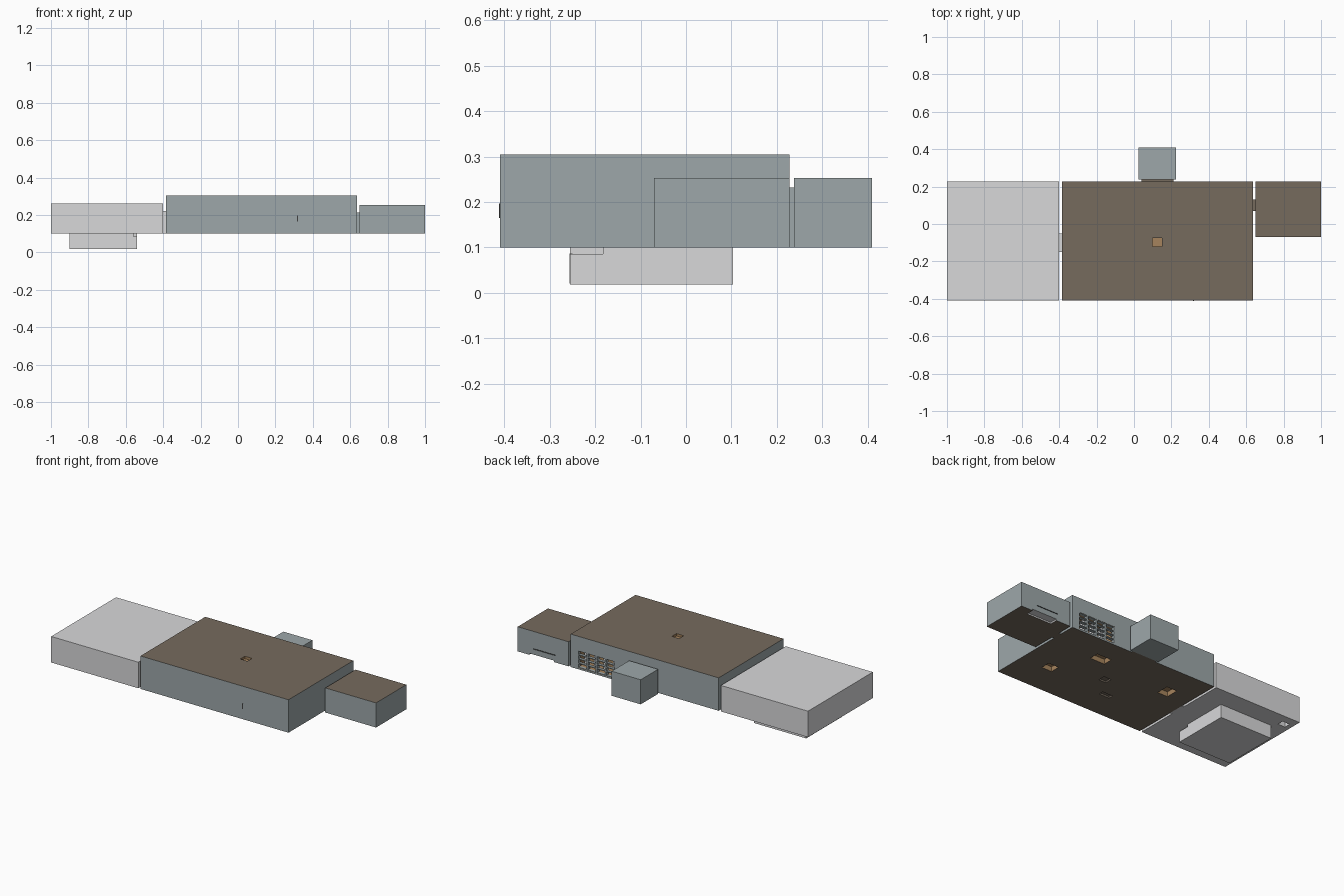
import bpy, bmesh
from mathutils import Vector

cube = bpy.data.objects.get("Cube")
if cube:
    bpy.data.objects.remove(cube, do_unlink=True)


def material(name, rgb):
    m = bpy.data.materials.new(name)
    m.use_nodes = True
    m.diffuse_color = (*rgb, 1)
    bsdf = next(n for n in m.node_tree.nodes if n.type == 'BSDF_PRINCIPLED')
    bsdf.inputs["Base Color"].default_value = (*rgb, 1)
    return m


WHITE = material("pale_plaster", (0.69, 0.69, 0.70))
WALL = material("blue_grey_wall", (0.34, 0.39, 0.40))
BROWN = material("brown_slab", (0.18, 0.145, 0.11))
WOOD = material("tan_wood", (0.38, 0.23, 0.11))
DARK = material("dark_metal", (0.05, 0.05, 0.05))


def boxes(name, spans, mat, slab=None):
    """One object from boxes given as (x0, x1, y0, y1, z0, z1)."""
    bm = bmesh.new()
    for x0, x1, y0, y1, z0, z1 in spans:
        verts = bmesh.ops.create_cube(bm, size=1)["verts"]
        size = Vector((x1 - x0, y1 - y0, z1 - z0))
        mid = Vector((x0 + x1, y0 + y1, z0 + z1)) / 2
        for v in verts:
            v.co = mid + v.co * size
    mesh = bpy.data.meshes.new(name)
    mesh.materials.append(mat)
    if slab:  # roofs and floors get the slab colour
        mesh.materials.append(slab)
        bm.normal_update()
        for f in bm.faces:
            f.material_index = int(abs(f.normal.z) > 0.5)
    bm.to_mesh(mesh)
    bm.free()
    obj = bpy.data.objects.new(name, mesh)
    bpy.context.collection.objects.link(obj)
    return obj


def carve(obj, spans, mat):
    """Cut pockets whose inner faces take the given colour."""
    cutter = boxes("pocket_cutter", spans, mat)
    cutter.hide_render = True
    mod = obj.modifiers.new("pockets", 'BOOLEAN')
    mod.operation = 'DIFFERENCE'
    mod.solver = 'EXACT'
    mod.material_mode = 'TRANSFER'
    mod.object = cutter
    graph = bpy.context.evaluated_depsgraph_get()
    mesh = bpy.data.meshes.new_from_object(obj.evaluated_get(graph))
    obj.modifiers.clear()
    obj.data = mesh
    bpy.data.objects.remove(cutter, do_unlink=True)


def pit(x, y, w, d, depth=0.03):
    return (x - w / 2, x + w / 2, y - d / 2, y + d / 2, 0.05, 0.1 + depth)


# Main hall with floor pits, roof hatch and rear window recess
GX0, GX1, GZ0, GZ1, BACK = 0.33, 0.587, 0.11, 0.215, 0.228
hall = boxes("main_hall", [(-0.385, 0.635, -0.41, BACK, 0.1, 0.305)], WALL, BROWN)
carve(hall, [
    pit(0.444, -0.19, 0.07, 0.06),
    pit(0.289, 0.06, 0.10, 0.06),
    pit(-0.223, 0.019, 0.07, 0.08),
    (0.10, 0.15, -0.12, -0.075, 0.29, 0.35),
    (GX0, GX1, 0.12, 0.3, GZ0, GZ1),
], WOOD)
carve(hall, [pit(0.125, -0.1, 0.05, 0.045, 0.01), pit(0.013, -0.226, 0.07, 0.03, 0.01)], BROWN)

# Rear window lattice
COLS, ROWS, BAR = 4, 4, 0.005
bars = []
for i in range(COLS + 1):
    x = GX0 + (GX1 - GX0) * i / COLS
    bars.append((x - BAR, x + BAR, 0.205, BACK - 0.001, GZ0, GZ1))
for j in range(ROWS + 1):
    z = GZ0 + (GZ1 - GZ0) * j / ROWS
    bars.append((GX0, GX1, 0.208, BACK - 0.002, z - BAR / 2, z + BAR / 2))
boxes("window_lattice", bars, WALL)
boxes("window_shelf_panels", [
    (GX0 + 0.035 + 0.065 * i, GX0 + 0.055 + 0.065 * i, 0.15, 0.17, GZ0, GZ1)
    for i in range(COLS)], WHITE)

# Small mark on the front wall
boxes("front_handle", [(0.316, 0.322, -0.412, -0.41, 0.165, 0.197)], DARK)

# Side room with a vent slot and a low opening at the rear
side_room = boxes("side_room", [(0.65, 1.0, -0.07, BACK, 0.1, 0.253)], WALL, BROWN)
carve(side_room, [(0.74, 0.89, 0.215, 0.3, 0.142, 0.146)], DARK)
carve(side_room, [(0.75, 0.92, 0.18, 0.3, 0.05, 0.109)], WHITE)

# Rear room
boxes("rear_room", [(0.025, 0.225, 0.238, 0.41, 0.1, 0.253)], WALL)

# Pale room with a small floor opening
pale_room = boxes("pale_room", [(-1.0, -0.4, -0.41, BACK, 0.1, 0.262)], WHITE)
carve(pale_room, [pit(-0.945, 0.158, 0.05, 0.04)], WHITE)

# Passages between the rooms
boxes("pale_passage", [(-0.4, -0.385, -0.15, -0.05, 0.1, 0.222)], WHITE)
boxes("side_passage", [(0.635, 0.65, 0.07, 0.13, 0.1, 0.212)], WALL, BROWN)
boxes("rear_passage", [(0.04, 0.21, BACK, 0.238, 0.1, 0.232)], WALL, BROWN)

# Basement with a notch where the stair enters
basement = boxes("basement", [(-0.9, -0.54, -0.255, 0.103, 0.018, 0.1)], WHITE)
carve(basement, [(-0.56, -0.5, -0.3, -0.183, 0.085, 0.12)], WHITE)

# Stair treads showing on the basement wall
STEPS = 6
boxes("stair_treads", [
    (-0.63 + 0.014 * i, -0.616 + 0.014 * i, -0.257, -0.25,
     0.02 + 0.011 * i, 0.031 + 0.011 * i)
    for i in range(STEPS)], WHITE)
